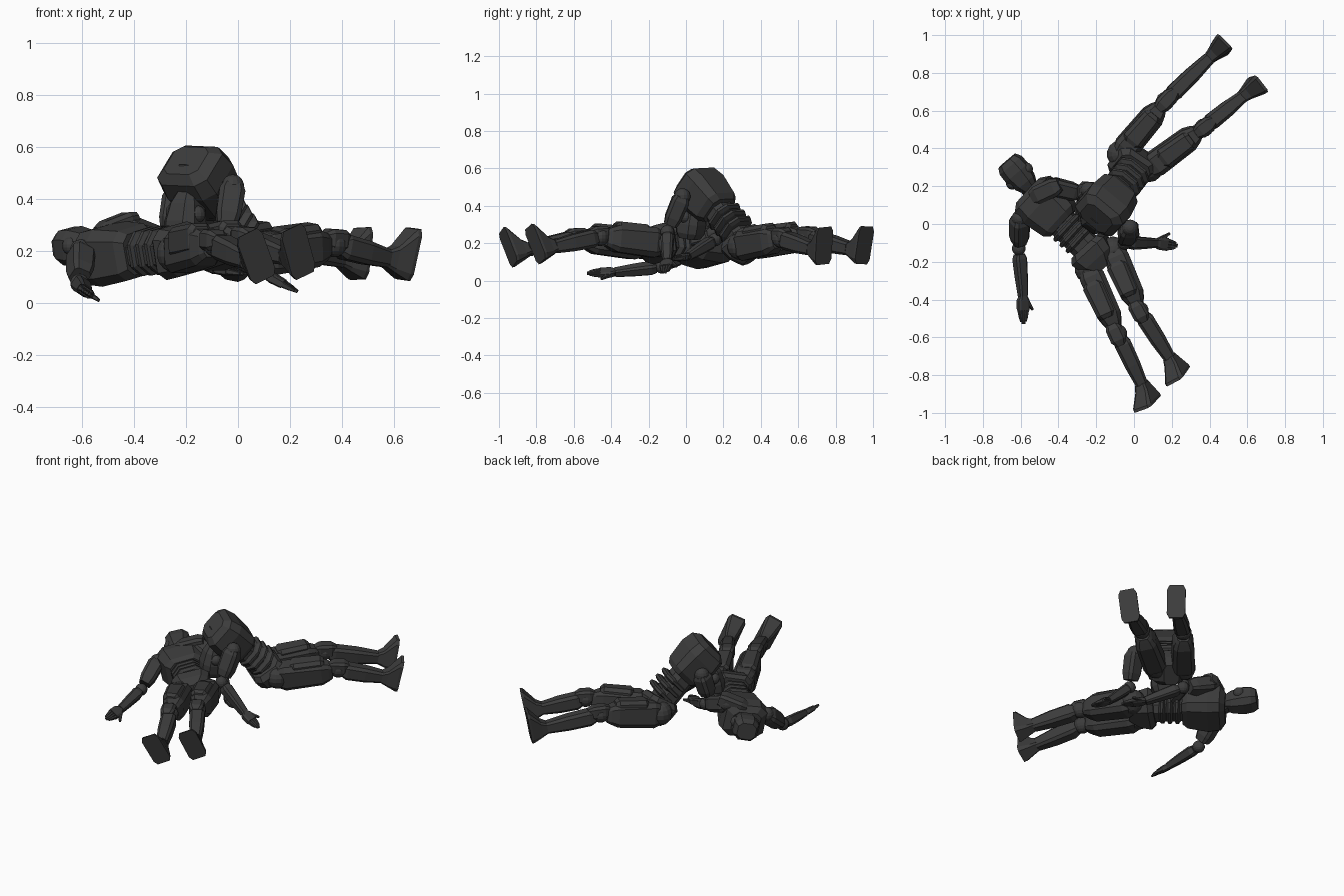
import bpy, bmesh, math
from mathutils import Vector as V

if "Cube" in bpy.data.objects:
    bpy.data.objects.remove(bpy.data.objects["Cube"])

mat = bpy.data.materials.new("dark_grey")
mat.diffuse_color = (0.045, 0.045, 0.045, 1)
mat.use_nodes = True
mat.node_tree.nodes["Principled BSDF"].inputs["Base Color"].default_value = mat.diffuse_color


def finish(bm, name):
    bmesh.ops.recalc_face_normals(bm, faces=bm.faces)
    me = bpy.data.meshes.new(name)
    bm.to_mesh(me)
    bm.free()
    ob = bpy.data.objects.new(name, me)
    me.materials.append(mat)
    bpy.context.collection.objects.link(ob)
    return ob


def loft(name, p, q, side, rings, cut=0.27):
    """Chamfered-box rings (t, width, depth, shift) from p to q; width lies along side."""
    p, q, side = V(p), V(q), V(side)
    axis = (q - p).normalized()
    x = (side - axis * side.dot(axis)).normalized()
    y = axis.cross(x)
    c = 1 - cut * 1.3
    outline = [(1, -c), (1, c), (c, 1), (-c, 1), (-1, c), (-1, -c), (-c, -1), (c, -1)]
    bm = bmesh.new()
    loops = []
    for t, w, d, *s in rings:
        o = p.lerp(q, t) + x * (s[0] if s else 0)
        loops.append([bm.verts.new(o + x * a * w / 2 + y * b * d / 2) for a, b in outline])
    for l, m in zip(loops, loops[1:]):
        for i in range(8):
            bm.faces.new((l[i], l[(i + 1) % 8], m[(i + 1) % 8], m[i]))
    bm.faces.new(loops[0])
    bm.faces.new(loops[-1])
    return finish(bm, name)


def ball(name, c, r):
    bm = bmesh.new()
    bmesh.ops.create_uvsphere(bm, u_segments=14, v_segments=9, radius=r)
    bmesh.ops.translate(bm, verts=bm.verts, vec=V(c))
    return finish(bm, name)


def arm(tag, sh, el, wr, tip, side):
    # shoulder, plated upper arm, elbow, forearm, hand with fingers
    sh, el, wr, tip, side = V(sh), V(el), V(wr), V(tip), V(side)
    ball(tag + "_shoulder", sh, 0.044)
    loft(tag + "_upper_arm", sh, el, side,
         [(0, .075, .08), (.12, .095, .1), (.6, .09, .095), (.8, .07, .075)])
    ball(tag + "_elbow", el, 0.037)
    loft(tag + "_forearm", el, wr, side,
         [(.12, .05, .05), (.22, .068, .062), (.6, .06, .056), (1, .048, .042)])
    palm = wr.lerp(tip, .5)
    d = (tip - wr).normalized()
    s = (side - d * side.dot(d)).normalized()
    loft(tag + "_palm", wr, palm, side, [(0, .04, .034), (.3, .066, .038), (1, .068, .032)])
    for i in range(4):
        o = s * (i - 1.5) * .016
        loft(tag + "_finger", palm + o, tip + o * .6 - d * abs(i - 1.5) * .012, s,
             [(-.1, .016, .024), (.6, .014, .018), (1, .009, .01)])
    b = wr.lerp(palm, .4) + s * .025
    loft(tag + "_thumb", b, b + s * .035 + d * .045, d, [(0, .024, .022), (1, .011, .012)])


def leg(tag, hip, knee, ankle, side, toe):
    # hip joint, thigh plates, knee guard, shin and wedge foot
    hip, knee, ankle, toe = V(hip), V(knee), V(ankle), V(toe)
    ball(tag + "_hip", hip, 0.075)
    loft(tag + "_thigh", hip, knee, side,
         [(0, .1, .13), (.12, .135, .16), (.72, .125, .145), (.84, .095, .11), (.9, .07, .09)])
    out = toe.normalized() * .035
    loft(tag + "_thigh_plate", hip.lerp(knee, .2) + out, hip.lerp(knee, .75) + out, side,
         [(0, .08, .1), (.1, .115, .12), (.9, .1, .12), (1, .07, .09)])
    ball(tag + "_knee", knee, 0.05)
    up = toe.normalized() * .028
    loft(tag + "_knee_guard", knee.lerp(hip, .17) + up, knee.lerp(ankle, .22) + up, side,
         [(0, .055, .05), (.25, .085, .08), (.75, .085, .08), (1, .05, .05)])
    loft(tag + "_shin", knee, ankle, side,
         [(.1, .07, .07), (.2, .09, .095), (.6, .085, .09), (.98, .066, .07)])
    d = (ankle - knee).normalized()
    loft(tag + "_foot", ankle, ankle + d * .1, toe,
         [(-.1, .065, .06), (.25, .1, .075, .005), (.85, .2, .11, .036), (1, .205, .11, .038)], .2)


def trunk(tag, pelvis, waist, chest, neck, head, side, lean):
    # chest, pelvis, ribbed waist, neck and head
    P, W, C, N, H = map(V, (pelvis, waist, chest, neck, head))
    ax = (C - W).normalized()
    loft(tag + "_chest", C - ax * .125, C + ax * .13, side,
         [(0, .18, .16), (.12, .23, .195), (.6, .265, .225), (.88, .25, .205), (1, .17, .14)])
    f = V(lean)
    loft(tag + "_chest_plate", C - ax * .08 + f * .055, C + ax * .09 + f * .055, side,
         [(0, .15, .1), (.2, .21, .13), (.8, .22, .14), (1, .16, .09)])
    # three broad waist rings
    for i in range(3):
        t = i / 2
        m = W.lerp(C, -.15 + .42 * t)
        loft(tag + "_waist_ring", m - ax * .018, m + ax * .018, side,
             [(0, .15, .145), (.3, .19, .175), (.7, .19, .175), (1, .15, .145)], .38)
    pax = (P - W).normalized()
    loft(tag + "_waist", C, P, side, [(0, .15, .13), (.5, .15, .14), (1, .15, .14)], .38)
    loft(tag + "_pelvis", P - pax * .07, P + pax * .085, side,
         [(0, .18, .17), (.2, .23, .2), (.6, .2, .18), (1, .09, .13)])
    loft(tag + "_neck", C + ax * .1, H, side, [(0, .085, .08), (1, .075, .07)], .38)
    hx = (H - N).normalized()
    loft(tag + "_head", H - hx * .095, H + hx * .105, side,
         [(0, .075, .08), (.25, .12, .125), (.6, .145, .145), (.85, .14, .135), (1, .11, .1)], .35)
    s = V(side).normalized()
    for k in (-1, 1):
        ball(tag + "_ear", H + s * k * .055 + f * .03, .034)


# lower figure lying flat, rolled slightly
sideA = (.68, .68, .2)
trunk("lower_body", (-.21, -.165, .2), (-.31, -.055, .2), (-.465, .09, .19),
      (-.54, .18, .21), (-.605, .255, .215), sideA, (-.05, -.05, .5))
arm("lower_right_arm", (-.605, .03, .2), (-.61, -.13, .075), (-.588, -.38, .045), (-.585, -.535, .04),
    (.75, 0, -.5))
arm("lower_left_arm", (-.44, .2, .29), (-.25, .155, .22), (-.08, .01, .13), (.03, -.09, .11), (.5, .5, 0))
loft("lower_shoulder_plate", (-.54, .14, .265), (-.39, .21, .315), (-.4, .9, 0),
     [(0, .07, .05), (.2, .1, .08), (.8, .1, .09), (1, .07, .07)])
leg("lower_right_leg", (-.24, -.24, .19), (-.085, -.58, .225), (.042, -.85, .165), (.9, .4, 0), (-.42, -.1, .9))
leg("lower_left_leg", (-.11, -.14, .2), (.03, -.46, .235), (.19, -.71, .18), (.9, .45, 0), (-.38, -.1, .9))

# upper figure draped across the first
sideB = (.8, -.6, -.08)
trunk("upper_body", (-.005, .315, .19), (-.03, .245, .3), (-.14, .105, .46),
      (-.19, .04, .42), (-.2, .03, .33), sideB, (-.05, -.07, .5))
arm("upper_right_arm", (-.02, -.02, .45), (-.05, -.1, .26), (.115, -.1, .105), (.235, -.115, .04),
    (0, 1, .2))
arm("upper_left_arm", (-.24, .18, .42), (-.27, .14, .25), (-.29, .0, .2), (-.31, -.1, .19), (1, 0, .2))
leg("upper_right_leg", (.08, .295, .185), (.37, .51, .225), (.575, .675, .17), sideB, (.2, .05, .97))
leg("upper_left_leg", (-.07, .37, .195), (.165, .65, .23), (.4, .88, .17), sideB, (.05, .1, .97))
